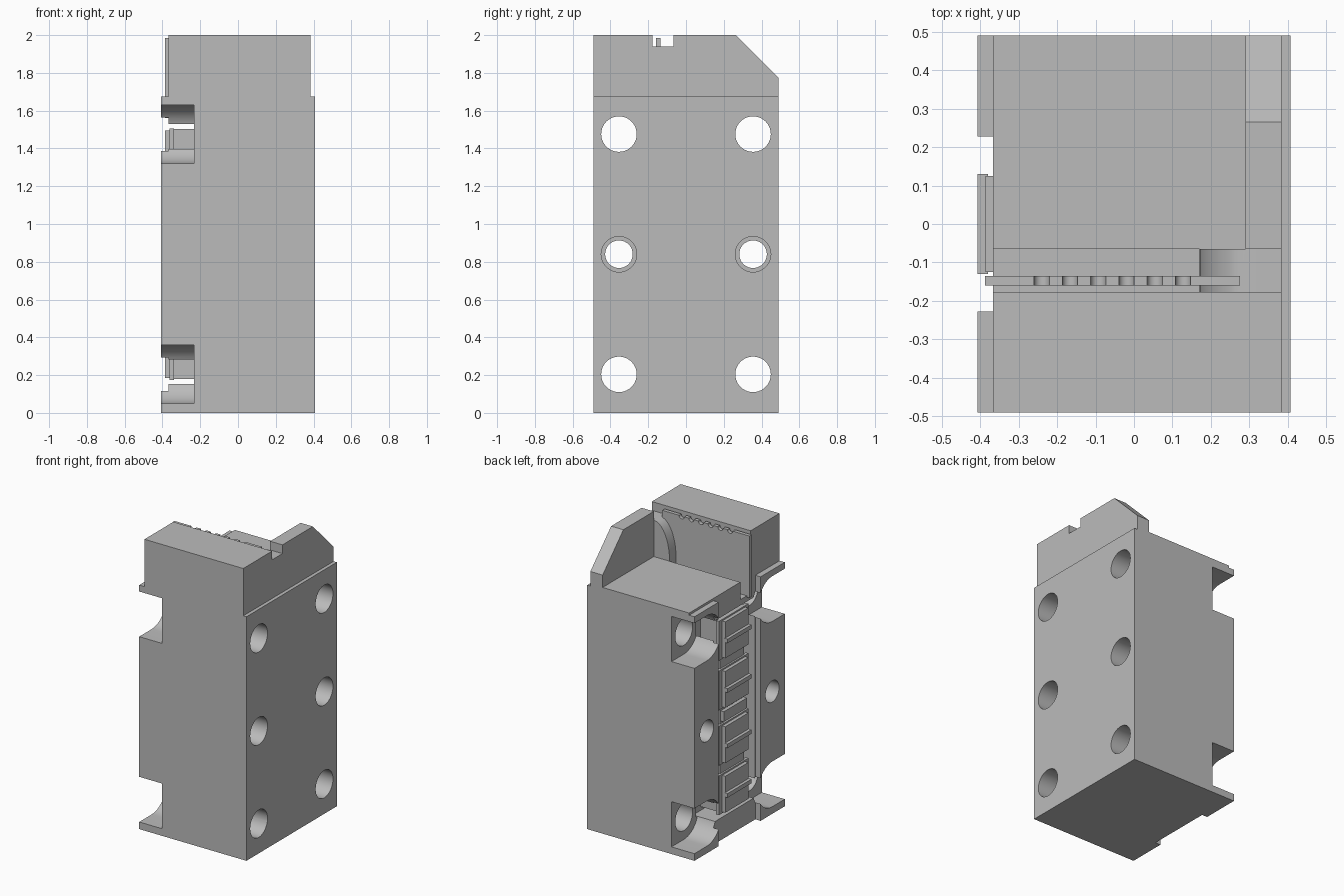
import bpy, bmesh, math
from mathutils import Matrix, Vector

old = bpy.data.objects.get("Cube")
if old:
    bpy.data.objects.remove(old, do_unlink=True)

grey = bpy.data.materials.new("plain_grey")
grey.use_nodes = True
colour = (0.5, 0.5, 0.5, 1)
grey.diffuse_color = colour
grey.node_tree.nodes["Principled BSDF"].inputs["Base Color"].default_value = colour


def finish(name, bm):
    bmesh.ops.recalc_face_normals(bm, faces=bm.faces)
    mesh = bpy.data.meshes.new(name)
    bm.to_mesh(mesh)
    bm.free()
    obj = bpy.data.objects.new(name, mesh)
    bpy.context.collection.objects.link(obj)
    mesh.materials.append(grey)
    return obj


def prism(name, points, axis, lo, hi):
    """Extrude a profile along x (points are y, z) or y (points are x, z)."""
    bm = bmesh.new()
    place = (lambda a, b: (lo, a, b)) if axis == "x" else (lambda a, b: (a, lo, b))
    face = bm.faces.new([bm.verts.new(place(a, b)) for a, b in points])
    new = bmesh.ops.extrude_face_region(bm, geom=[face])["geom"]
    shift = Vector((hi - lo, 0, 0)) if axis == "x" else Vector((0, hi - lo, 0))
    bmesh.ops.translate(bm, vec=shift, verts=[v for v in new if isinstance(v, bmesh.types.BMVert)])
    return finish(name, bm)


def box(name, x, y, z):
    return prism(name, [(y[0], z[0]), (y[1], z[0]), (y[1], z[1]), (y[0], z[1])], "x", *x)


def circle(a, b, r, n=40, start=0.0, sweep=2 * math.pi):
    count = n if sweep > 6 else n + 1
    return [(a + r * math.cos(start + sweep * i / n), b + r * math.sin(start + sweep * i / n))
            for i in range(count)]


def combine(target, tool, operation="DIFFERENCE"):
    mod = target.modifiers.new("shape", "BOOLEAN")
    mod.operation, mod.solver, mod.object = operation, "EXACT", tool
    bpy.context.view_layer.objects.active = target
    bpy.ops.object.modifier_apply(modifier=mod.name)
    bpy.data.objects.remove(tool, do_unlink=True)


# Housing: wide lower block and narrower chamfered head
W, D, STEP, FLOOR = 0.407, 0.49, 1.675, 1.69
body = box("housing", (-W, W), (-D, D), (0, STEP))
head = prism("head", [(-D, 1.5), (D, 1.5), (D, 1.775), (0.265, 2), (-D, 2)], "x", -0.367, 0.383)
combine(body, head, "UNION")

# Open shelf behind the board, leaving the side wing
combine(body, box("shelf_cut", (-0.6, 0.29), (-0.065, 0.6), (FLOOR, 2.2)))

# Board slot with a curved ramp at the wing end
ramp = [(0.17 + 0.12 * (1 - math.cos(t * math.pi / 20)), 1.94 - 0.25 * (1 - math.sin(t * math.pi / 20)))
        for t in range(11)]
slot = [(-0.6, 2.2), (-0.6, 1.57), (0.17, 1.57)] + ramp + [(0.6, 1.94), (0.6, 2.2)]
combine(body, prism("board_slot", slot, "y", -0.177, -0.065))

# Connector bay: shallow channel along the full height, deep pocket inside
combine(body, box("channel_cut", (-0.6, -0.367), (-0.228, 0.228), (-0.2, 2.2)))
combine(body, box("pocket_cut", (-0.6, -0.2), (-0.222, 0.222), (0.152, 1.53)))

# Mounting holes, edge notches and middle counterbores
HOLE_Y, MID_Z, PITCH = 0.355, 0.84, 0.636
for side in (-1, 1):
    y = side * HOLE_Y
    for end in (-1, 1):
        z = MID_Z + end * PITCH
        combine(body, prism("hole_cut", circle(y, z, 0.094), "x", -0.6, 0.6))
        arc = circle(y, z, 0.155, 24, math.pi / 2, side * math.pi)
        notch = arc + [(side * 0.7, z - 0.155), (side * 0.7, z + 0.155)]
        combine(body, prism("notch_cut", notch, "x", -0.6, -0.233))
    combine(body, prism("hole_cut", circle(y, MID_Z, 0.073), "x", -0.6, 0.6))
    combine(body, prism("bore_cut", circle(y, MID_Z, 0.094), "x", 0.2, 0.6))

# Circuit board with a scalloped top edge
top = [(-0.387, 1.985)]
for i in range(6):
    top += circle(-0.24 + 0.0735 * i, 1.985, 0.02, 10, math.pi, math.pi)
top += [(0.275, 1.985), (0.275, 1.56), (-0.387, 1.56)]
board = prism("circuit_board", top, "y", -0.16, -0.135)

# Connector strip: carrier, four plug blocks with ridges, and a centre key
box("connector_carrier", (-0.35, -0.19), (-0.13, 0.13), (0.18, 1.503))
for offset in (-0.53, -0.19, 0.19, 0.53):
    z = MID_Z + offset
    box("plug_block", (-0.386, -0.34), (-0.125, 0.125), (z - 0.125, z + 0.125))
    box("plug_ridge", (-W, -0.38), (-0.13, 0.13), (z - 0.014, z + 0.014))
    box("plug_flange", (-0.362, -0.34), (-0.16, 0.16), (z - 0.135, z + 0.135))
box("centre_key", (-0.375, -0.34), (-0.125, 0.125), (MID_Z - 0.035, MID_Z + 0.035))

# Smooth the round surfaces, keep the edges sharp
bpy.ops.object.select_all(action="DESELECT")
for obj in (body, board):
    obj.select_set(True)
bpy.context.view_layer.objects.active = body
bpy.ops.object.shade_smooth_by_angle(angle=math.radians(30))
